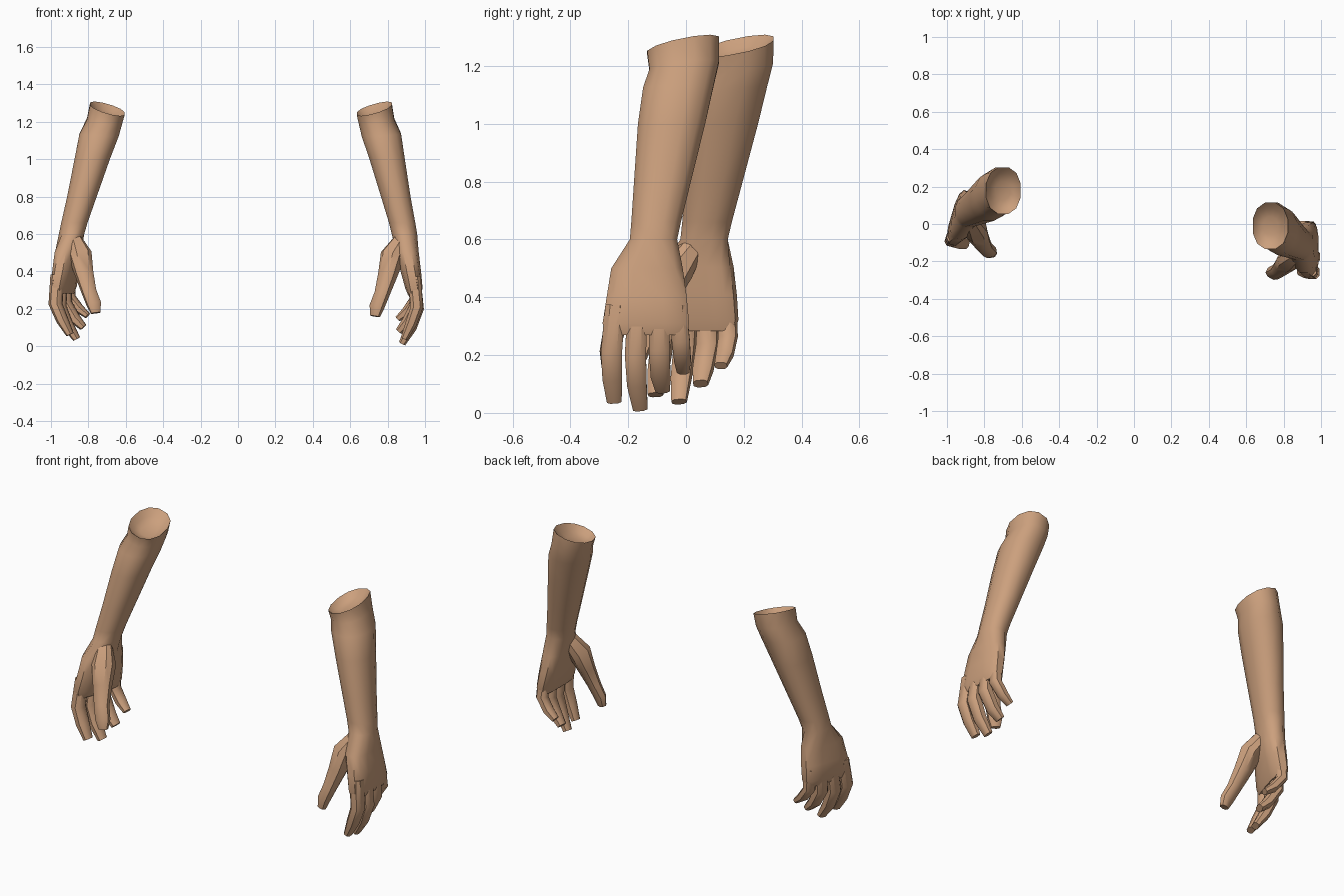
import bpy
import bmesh
import math
from mathutils import Vector, Matrix

cube = bpy.data.objects.get("Cube")
if cube:
    bpy.data.objects.remove(cube)

# Single skin colour
skin = bpy.data.materials.new("skin")
skin.use_nodes = True
skin.diffuse_color = (0.60, 0.35, 0.205, 1)
shader = next(n for n in skin.node_tree.nodes if n.type == "BSDF_PRINCIPLED")
shader.inputs["Base Color"].default_value = skin.diffuse_color
shader.inputs["Roughness"].default_value = 0.7

WRIST = Vector((0.885, -0.11, 0.6))


def left_pose(p):
    return p


def right_pose(p):
    """Mirror the arm, set it further back and turn the hand inwards."""
    d = p - WRIST
    if d.z > 0:
        d.x -= 0.045 * d.z
        d.y += 0.02 * d.z
    else:
        turn = math.radians(16) * min(1, -d.z / 0.1)
        d = Matrix.Rotation(turn, 3, "Z") @ d
        d.x += 0.05 * d.z
        d.y += 0.07 * d.z
        d.z *= 0.96
    p = WRIST + d
    return Vector((-p.x, p.y + 0.175, p.z))


def loft(name, rings, pose):
    """Bridge closed rings of points and cap both ends."""
    bm = bmesh.new()
    loops = [[bm.verts.new(pose(p.copy())) for p in ring] for ring in rings]
    for a, b in zip(loops, loops[1:]):
        for i in range(len(a)):
            j = (i + 1) % len(a)
            bm.faces.new((a[i], a[j], b[j], b[i]))
    bm.faces.new(loops[0])
    bm.faces.new(loops[-1])
    bmesh.ops.recalc_face_normals(bm, faces=bm.faces)
    mesh = bpy.data.meshes.new(name)
    bm.to_mesh(mesh)
    bm.free()
    mesh.materials.append(skin)
    obj = bpy.data.objects.new(name, mesh)
    bpy.context.collection.objects.link(obj)
    bpy.ops.object.select_all(action="DESELECT")
    obj.select_set(True)
    bpy.context.view_layer.objects.active = obj
    bpy.ops.object.shade_smooth_by_angle(angle=math.radians(42))


def rounded(angle, power):
    """Point on a unit circle, squared off as power drops below one."""
    c, s = math.cos(angle), math.sin(angle)
    return (math.copysign(abs(c) ** power, c), math.copysign(abs(s) ** power, s))


def level_ring(z, x0, x1, y0, y1, tilt=0.0, power=0.9, sides=12):
    ring = []
    for i in range(sides):
        u, v = rounded(2 * math.pi * (i + 0.5) / sides, power)
        dx, dy = u * (x1 - x0) / 2, v * (y1 - y0) / 2
        ring.append(Vector(((x0 + x1) / 2 + dx, (y0 + y1) / 2 + dy,
                            z + tilt * (0.28 * dx + 0.2 * dy))))
    return ring


def digit_rings(path, across, widths, depths, sides=8):
    """Sections square to a path; across is the direction of the width."""
    pts = [Vector(p) for p in path]
    rings = []
    for k, p in enumerate(pts):
        t = (pts[min(k + 1, len(pts) - 1)] - pts[max(k - 1, 0)]).normalized()
        w = Vector(across)
        w = (w - t * w.dot(t)).normalized()
        n = t.cross(w)
        ring = []
        for i in range(sides):
            u, v = rounded(2 * math.pi * (i + 0.5) / sides, 0.75)
            ring.append(p + w * u * widths[k] + n * v * depths[k])
        rings.append(ring)
    return rings


# Forearm and palm sections: height, x range, y range, tilt
ARM = [
    (1.225, 0.69, 0.77, -0.06, 0.04, 1),
    (1.24, 0.655, 0.80, -0.105, 0.085, 1),
    (1.27, 0.632, 0.825, -0.138, 0.118, 1),
    (1.20, 0.645, 0.838, -0.13, 0.118, 0.6),
    (1.13, 0.658, 0.875, -0.152, 0.10, 0.2),
    (1.00, 0.70, 0.895, -0.17, 0.07),
    (0.80, 0.762, 0.925, -0.183, 0.02),
    (0.66, 0.805, 0.95, -0.192, -0.015),
    (0.60, 0.82, 0.96, -0.197, -0.028),
    (0.50, 0.845, 0.968, -0.262, -0.008, 0, 0.75),
    (0.40, 0.868, 0.98, -0.278, 0.006, 0, 0.7),
    (0.31, 0.893, 0.988, -0.292, 0.014, 0, 0.65),
    (0.27, 0.91, 0.975, -0.28, 0.005, 0, 0.65),
]

# Each finger runs knuckle, middle joint, end joint, tip
FINGERS = {
    "index_finger": [(0.942, -0.245, 0.37), (0.957, -0.258, 0.21),
                     (0.925, -0.255, 0.12), (0.888, -0.248, 0.04)],
    "middle_finger": [(0.942, -0.168, 0.37), (0.96, -0.175, 0.2),
                      (0.925, -0.17, 0.1), (0.878, -0.158, 0.015)],
    "ring_finger": [(0.942, -0.095, 0.37), (0.952, -0.092, 0.22),
                    (0.905, -0.088, 0.13), (0.86, -0.08, 0.08)],
    "little_finger": [(0.938, -0.028, 0.37), (0.945, -0.018, 0.25),
                      (0.90, -0.012, 0.185), (0.853, -0.01, 0.145)],
}
THUMB = [(0.885, -0.15, 0.58), (0.825, -0.19, 0.48), (0.80, -0.22, 0.38),
         (0.77, -0.25, 0.28), (0.742, -0.265, 0.21), (0.733, -0.27, 0.16)]

for side, pose in (("left", left_pose), ("right", right_pose)):
    loft(side + "_forearm_and_palm", [level_ring(*row) for row in ARM], pose)
    for finger, path in FINGERS.items():
        size = 0.85 if finger == "little_finger" else 1.0
        loft(side + "_" + finger,
             digit_rings(path, (0, 1, 0),
                         [w * size for w in (0.036, 0.039, 0.036, 0.027)],
                         [d * size for d in (0.036, 0.036, 0.032, 0.02)]), pose)
    loft(side + "_thumb",
         digit_rings(THUMB, (1, -0.5, 0),
                     (0.04, 0.062, 0.05, 0.04, 0.04, 0.026),
                     (0.04, 0.06, 0.045, 0.034, 0.03, 0.02)), pose)
